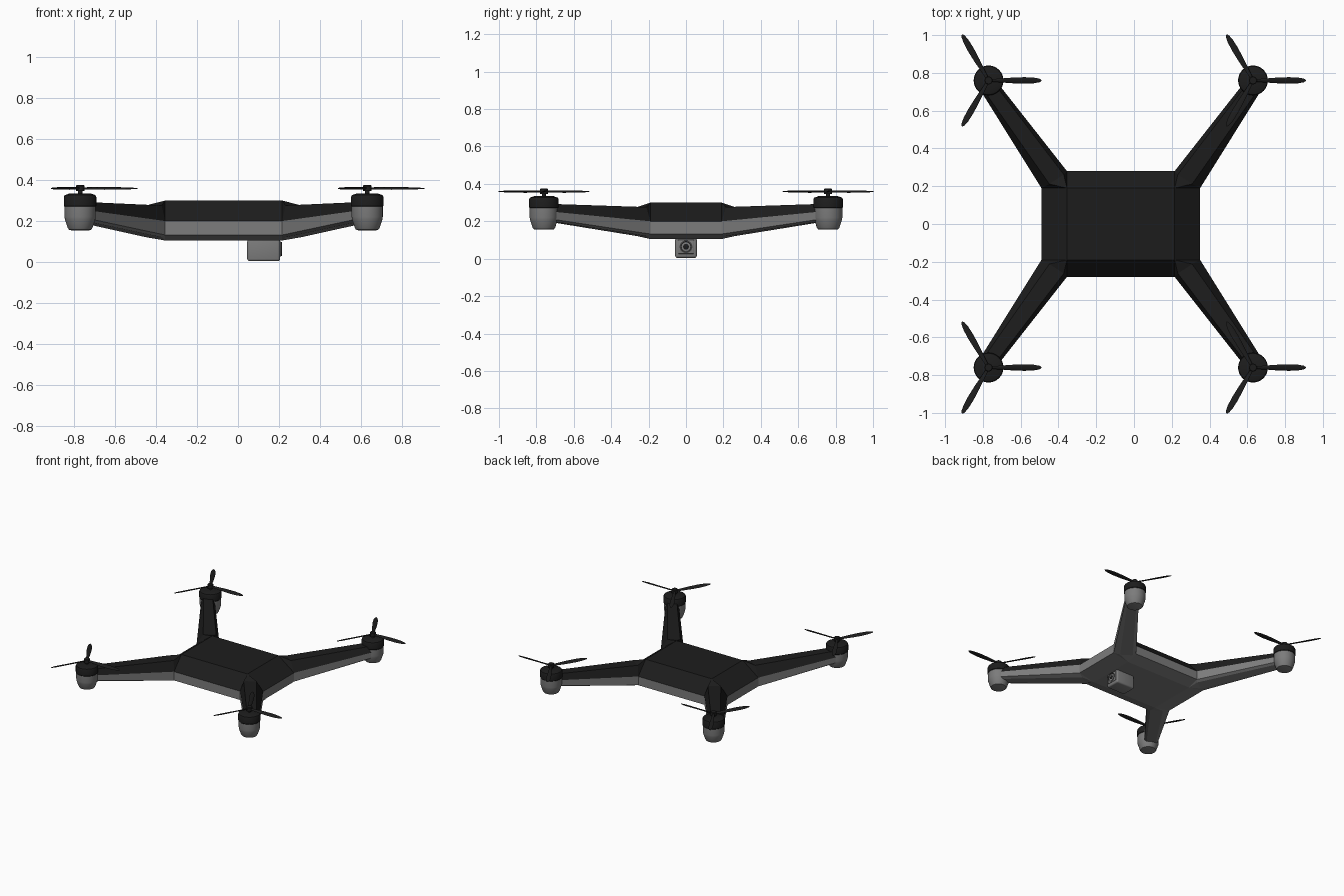
import bpy, bmesh, math
from mathutils import Matrix, Vector

if "Cube" in bpy.data.objects:
    bpy.data.objects.remove(bpy.data.objects["Cube"])


def material(name, v):
    m = bpy.data.materials.new(name)
    m.diffuse_color = (v, v, v, 1)
    m.use_nodes = True
    m.node_tree.nodes["Principled BSDF"].inputs["Base Color"].default_value = m.diffuse_color
    return m


BLACK, GREY, DARK = material("black", 0.012), material("grey", 0.2), material("dark_grey", 0.06)


def finish(bm, name, mats, smooth=None, loc=(0, 0, 0)):
    bmesh.ops.remove_doubles(bm, verts=bm.verts, dist=1e-5)
    bmesh.ops.recalc_face_normals(bm, faces=bm.faces)
    me = bpy.data.meshes.new(name)
    bm.to_mesh(me)
    bm.free()
    for m in mats:
        me.materials.append(m)
    ob = bpy.data.objects.new(name, me)
    bpy.context.collection.objects.link(ob)
    ob.location = loc
    if smooth:
        bpy.ops.object.select_all(action='DESELECT')
        bpy.context.view_layer.objects.active = ob
        ob.select_set(True)
        bpy.ops.object.shade_smooth_by_angle(angle=math.radians(smooth))
    return ob


def lathe(name, profile, mat, loc, axis='Z', n=32):
    bm = bmesh.new()
    rings = []
    for r, z in profile:
        pts = [(r * math.cos(2 * math.pi * i / n), r * math.sin(2 * math.pi * i / n), z) for i in range(n)]
        rings.append([bm.verts.new(p if axis == 'Z' else (p[2], p[0], p[1])) for p in pts])
    for a, b in zip(rings, rings[1:]):
        for i in range(n):
            bm.faces.new((a[i], a[(i + 1) % n], b[(i + 1) % n], b[i]))
    bm.faces.new(rings[0])
    bm.faces.new(rings[-1])
    return finish(bm, name, [mat], 35, loc)


# Body and four tapering arms: one quadrant repeated with sign flips
CX = -0.07
P = (0.285, 0.19)                         # corner of flat plateau
A, AE = (0.285, 0.28), (0.66, 0.757)      # inner arm edge, root and end
B, BE = (0.42, 0.19), (0.751, 0.72)       # outer arm edge, root and end
AT, BT = (0.302, 0.262), (0.378, 0.212)   # inset arm ridge, root
ATE, BTE = (0.675, 0.75), (0.735, 0.722)  # inset arm ridge, end


def at(p, z):
    return (p[0], p[1], z)


def cap(zp, zk, zke, zm, zme):
    """Plateau, arm ridge and sloping flanks, ending on the outline."""
    p, a, b = at(P, zp), at(A, zm), at(B, zm)
    ae, be = at(AE, zme), at(BE, zme)
    t, u, te, ue = at(AT, zk), at(BT, zk), at(ATE, zke), at(BTE, zke)
    px, py = (0, P[1], zp), (P[0], 0, zp)
    return [[(0, 0, zp), py, p, px], [p, t, u], [t, te, ue, u],
            [a, ae, te, t], [b, be, ue, u], [p, a, t], [p, b, u],
            [px, p, a, (0, A[1], zm)], [py, p, b, (B[0], 0, zm)],
            [ae, be, ue, te]]


upper = cap(0.30, 0.276, 0.293, 0.20, 0.252)
lower = cap(0.105, 0.121, 0.2, 0.132, 0.212)
outline = [(0, A[1]), A, AE, BE, B, (B[0], 0)]
hi = [0.20, 0.20, 0.252, 0.252, 0.20, 0.20]
lo = [0.132, 0.132, 0.212, 0.212, 0.132, 0.132]
for i in range(5):
    p, q = outline[i], outline[i + 1]
    lower.append([at(p, hi[i]), at(q, hi[i + 1]), at(q, lo[i + 1]), at(p, lo[i])])
bm = bmesh.new()
for sx in (1, -1):
    for sy in (1, -1):
        for mat, polys in enumerate((upper, lower)):
            for poly in polys:
                f = bm.faces.new([bm.verts.new((x * sx, y * sy, z)) for x, y, z in poly])
                f.material_index = mat
finish(bm, "body_shell", [BLACK, GREY], None, (CX, 0, 0))


# Three-bladed propeller with lens-shaped, pitched blade sections
def propeller(name, loc):
    bm = bmesh.new()
    # radius, chord, thickness, pitch in degrees
    sections = [(0.012, 0.016, 0.010, 25), (0.06, 0.022, 0.009, 24), (0.12, 0.031, 0.008, 20),
                (0.19, 0.036, 0.007, 16), (0.24, 0.031, 0.006, 13), (0.27, 0.019, 0.004, 11),
                (0.28, 0.006, 0.003, 10)]
    n = 10
    for k in range(3):
        turn = Matrix.Rotation(k * math.tau / 3, 4, 'Z')
        rings = []
        for r, c, t, pitch in sections:
            rot = Matrix.Rotation(math.radians(pitch), 4, 'X')
            ring = []
            for i in range(n):
                w = math.tau * i / n
                v = rot @ Vector((0, c / 2 * math.cos(w), t / 2 * math.sin(w))) + Vector((r, 0, 0))
                ring.append(bm.verts.new(turn @ v))
            rings.append(ring)
        for a, b in zip(rings, rings[1:]):
            for i in range(n):
                bm.faces.new((a[i], a[(i + 1) % n], b[(i + 1) % n], b[i]))
        bm.faces.new(rings[0])
        bm.faces.new(rings[-1])
    finish(bm, name, [BLACK], 40, loc)


# Motor pods, hubs and propellers at the arm ends
for sx, xn in ((1, "front"), (-1, "rear")):
    for sy, yn in ((1, "left"), (-1, "right")):
        c = (CX + 0.70 * sx, 0.76 * sy, 0)
        tag = xn + "_" + yn
        lathe("motor_pod_" + tag, [(0.045, 0.155), (0.055, 0.158), (0.061, 0.168), (0.074, 0.208),
                                   (0.076, 0.22), (0.076, 0.272)], GREY, c)
        lathe("motor_cap_" + tag, [(0.076, 0.27), (0.079, 0.274), (0.079, 0.318), (0.075, 0.326),
                                   (0.05, 0.335)], BLACK, c)
        lathe("motor_shaft_" + tag, [(0.011, 0.33), (0.011, 0.35)], BLACK, c, n=16)
        lathe("propeller_hub_" + tag, [(0.021, 0.346), (0.021, 0.372), (0.018, 0.375)], BLACK, c, n=24)
        propeller("propeller_" + tag, (c[0], c[1], 0.359))


# Camera slung under the body, looking along +x
def box(name, lo, hi, bevel, mat):
    bm = bmesh.new()
    bmesh.ops.create_cube(bm, size=1)
    for v in bm.verts:
        v.co = [(h - l) * c for l, h, c in zip(lo, hi, v.co)]
    bmesh.ops.bevel(bm, geom=bm.edges[:], offset=bevel, segments=3, profile=0.5, affect='EDGES')
    finish(bm, name, [mat], 35, [(l + h) / 2 for l, h in zip(lo, hi)])


box("camera_housing", (0.045, -0.058, 0.004), (0.205, 0.058, 0.112), 0.012, GREY)
box("camera_face_plate", (0.195, -0.044, 0.026), (0.211, 0.044, 0.1), 0.005, GREY)
lathe("camera_lens_ring", [(0.034, 0.205), (0.034, 0.214), (0.027, 0.214), (0.024, 0.208)],
      DARK, (0, 0, 0.064), 'X')
lathe("camera_lens", [(0.017, 0.205), (0.017, 0.210), (0.012, 0.213), (0.004, 0.2145)],
      BLACK, (0, 0, 0.064), 'X')
